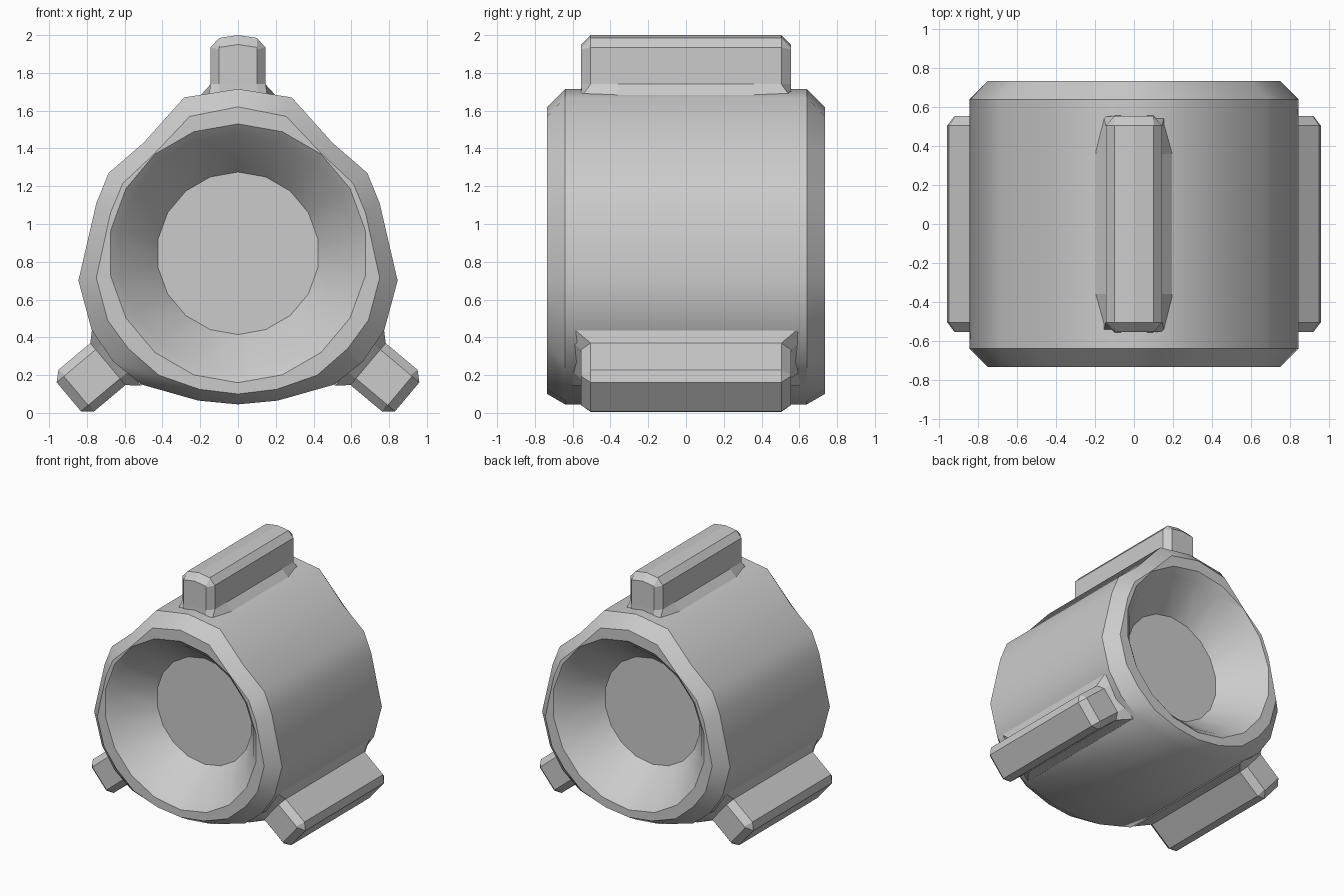
import bpy, bmesh, math
from mathutils import Matrix

if "Cube" in bpy.data.objects:
    bpy.data.objects.remove(bpy.data.objects["Cube"])


def loft(name, rings):
    """Skin a list of equal-length 3D rings and cap both ends."""
    bm = bmesh.new()
    rows = [[bm.verts.new(p) for p in r] for r in rings]
    n = len(rows[0])
    for a, b in zip(rows, rows[1:]):
        for i in range(n):
            j = (i + 1) % n
            bm.faces.new((a[i], a[j], b[j], b[i]))
    bm.faces.new(rows[0])
    bm.faces.new(rows[-1])
    bmesh.ops.recalc_face_normals(bm, faces=bm.faces)
    me = bpy.data.meshes.new(name)
    bm.to_mesh(me)
    bm.free()
    ob = bpy.data.objects.new(name, me)
    bpy.context.collection.objects.link(ob)
    return ob


def mirror_x(half):
    """Close a half profile that starts and ends on x = 0."""
    return half + [(-x, z) for x, z in reversed(half[1:-1])]


def at_y(profile, y):
    return [(x, y, z) for x, z in profile]


def activate(ob):
    bpy.ops.object.select_all(action='DESELECT')
    ob.select_set(True)
    bpy.context.view_layer.objects.active = ob


# Body: rounded three-cornered barrel with chamfered ends
outer = mirror_x([(0, 1.715), (.285, 1.67), (.5, 1.43), (.685, 1.27), (.75, 1.11),
                  (.845, .70), (.775, .44), (.66, .27), (.51, .15), (.21, .065), (0, .045)])
inner = mirror_x([(0, 1.62), (.255, 1.57), (.44, 1.375), (.61, 1.215), (.675, 1.06),
                  (.75, .715), (.69, .49), (.58, .34), (.42, .20), (.205, .125), (0, .10)])
body = loft("body", [at_y(inner, -.735), at_y(outer, -.64),
                     at_y(outer, .64), at_y(inner, .735)])


# Bowl-shaped recess in both ends
def circle(r, y, n=18):
    return [(r * math.sin(i * math.tau / n), y, .845 + r * math.cos(i * math.tau / n))
            for i in range(n)]


for s in (-1, 1):
    cutter = loft("recess_cutter", [circle(.43, s * .43), circle(.63, s * .685),
                                    circle(.685, s * .735), circle(.79, s * .83)])
    cutter.hide_render = True
    activate(body)
    mod = body.modifiers.new("recess", 'BOOLEAN')
    mod.operation = 'DIFFERENCE'
    mod.solver = 'EXACT'
    mod.object = cutter
    bpy.ops.object.modifier_apply(modifier=mod.name)
    bpy.data.objects.remove(cutter)
activate(body)
bpy.ops.object.shade_smooth_by_angle(angle=math.radians(42))


# Fins: bevelled bars on a flared foot, pointing along local z
def fin(name, tip, crown, foot, x, z, angle):
    place = Matrix.Translation((x, 0, z)) @ Matrix.Rotation(angle, 4, 'Y')
    full = mirror_x([(0, tip + crown), (.1, tip), (.145, tip - .05), (.145, -.1), (0, -.1)])
    small = mirror_x([(0, tip + crown - .05), (.1, tip - .05), (.1, tip - .06),
                      (.1, -.1), (0, -.1)])
    loft(name, [at_y(small, -.555), at_y(full, -.505),
                at_y(full, .505), at_y(small, .555)]).matrix_world = place

    def outline(quarter, h):
        right = quarter + [(px, -py) for px, py in reversed(quarter)]
        return [(px, py, h) for px, py in right + [(-a, -b) for a, b in right]]

    top = [(.1, .555), (.145, .505), (.145, .36)]
    loft(name + "_foot", [outline(foot, -.07), outline(foot, 0),
                          outline(top, .06)]).matrix_world = place


fin("top_fin", .305, .015, [(.1, .557), (.155, .55), (.2, .36)], 0, 1.68, 0)
for side, s in (("right", 1), ("left", -1)):
    fin(side + "_fin", .33, 0, [(.1, .605), (.2, .6), (.2, .36)],
        s * .643, .297, s * math.radians(130))
